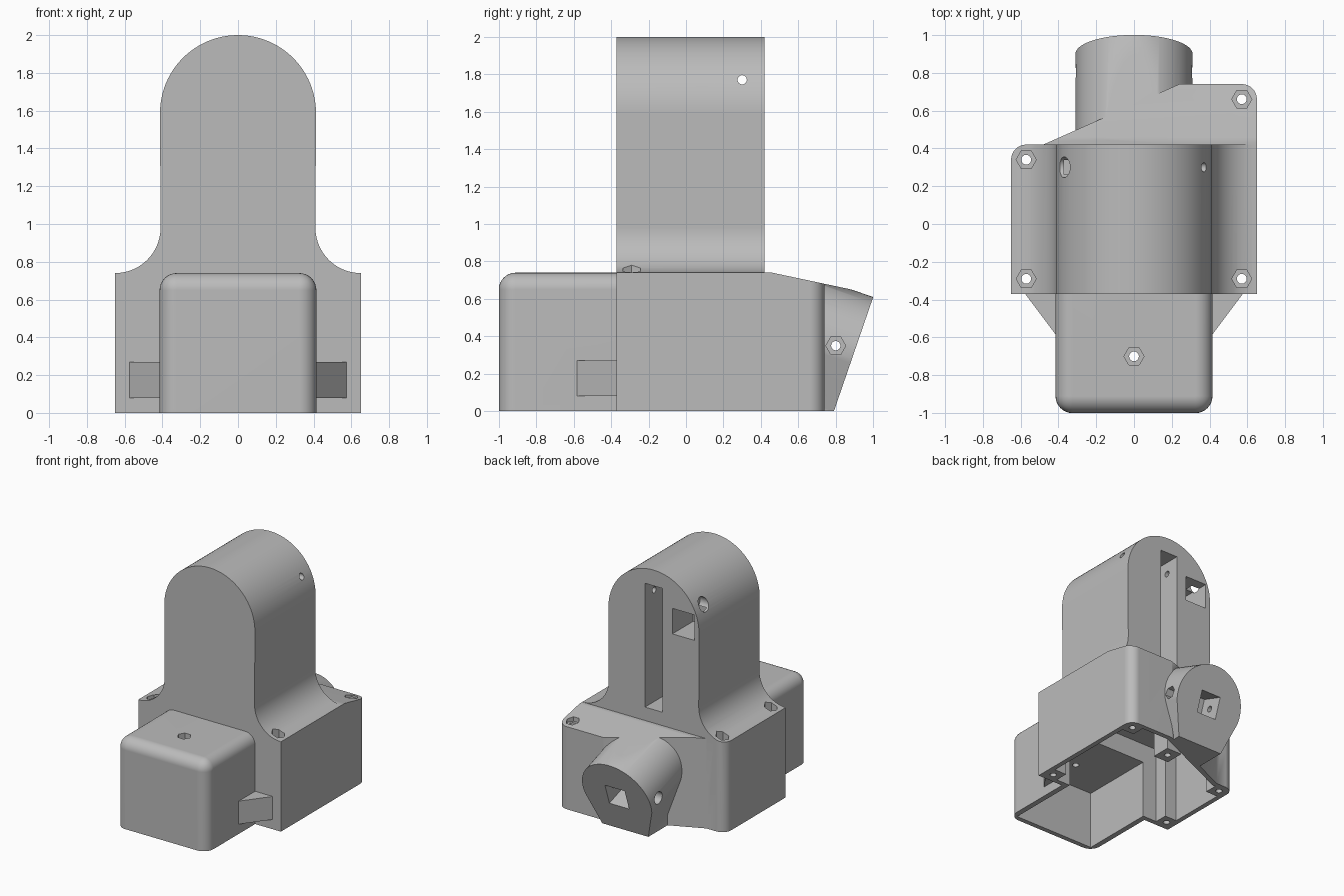
import bpy, bmesh
from math import sin, cos, pi, radians
from mathutils import Vector

cube = bpy.data.objects.get("Cube")
if cube:
    bpy.data.objects.remove(cube, do_unlink=True)

X, Y, Z = Vector((1, 0, 0)), Vector((0, 1, 0)), Vector((0, 0, 1))

grey = bpy.data.materials.new("plain grey")
grey.use_nodes = True
grey.diffuse_color = (0.5, 0.5, 0.5, 1)
grey.node_tree.nodes["Principled BSDF"].inputs["Base Color"].default_value = (0.5, 0.5, 0.5, 1)


def finish(name, bm):
    bmesh.ops.recalc_face_normals(bm, faces=bm.faces)
    mesh = bpy.data.meshes.new(name)
    bm.to_mesh(mesh)
    bm.free()
    mesh.materials.append(grey)
    ob = bpy.data.objects.new(name, mesh)
    bpy.context.collection.objects.link(ob)
    return ob


def prism(name, pts, origin, a, b, sweep):
    """Outline in the plane of a and b, swept along a vector."""
    bm = bmesh.new()
    face = bm.faces.new([bm.verts.new(Vector(origin) + a * p + b * q) for p, q in pts])
    new = bmesh.ops.extrude_face_region(bm, geom=[face])["geom"]
    bmesh.ops.translate(bm, vec=sweep, verts=[v for v in new if isinstance(v, bmesh.types.BMVert)])
    return finish(name, bm)


def box(name, lo, hi):
    rect = [(lo[0], lo[1]), (hi[0], lo[1]), (hi[0], hi[1]), (lo[0], hi[1])]
    return prism(name, rect, (0, 0, lo[2]), X, Y, Z * (hi[2] - lo[2]))


def arc(cx, cy, r, start, end, n):
    steps = [radians(start + (end - start) * i / n) for i in range(n + 1)]
    return [(cx + r * cos(t), cy + r * sin(t)) for t in steps]


def rod(name, origin, a, b, sweep, r, sides=24):
    return prism(name, arc(0, 0, r, 0, 360, sides)[:-1], origin, a, b, sweep)


def combine(ob, others, op):
    for other in others:
        mod = ob.modifiers.new("cut", 'BOOLEAN')
        mod.operation, mod.solver, mod.object = op, 'EXACT', other
        bpy.context.view_layer.objects.active = ob
        bpy.ops.object.modifier_apply(modifier=mod.name)
        bpy.data.objects.remove(other, do_unlink=True)


# Base plan with two rounded back corners and a slanted back wall
plan = [(-0.65, -0.37), (0.65, -0.37)] + arc(0.57, 0.66, 0.08, 0, 90, 8)
plan += [(0.24, 0.74), (-0.48, 0.42)] + arc(-0.57, 0.34, 0.08, 90, 180, 8)
housing = prism("housing", plan, (0, 0, 0), X, Y, Z * 0.74)

# Tilted snout: round top, tapered sides, cut flat at the floor
up = Vector((0, sin(radians(19)), cos(radians(19))))
out = Vector((0, up.z, -up.y))
foot = Vector((0, 0.79, 0))
snout = prism("snout", arc(0, 0.335, 0.31, -12, 192, 40) + [(-0.21, 0), (-0.21, -0.3), (0.21, -0.3), (0.21, 0)],
              foot, X, up, out * -0.55)
combine(snout, [box("floor_cutter", (-1, -1, -1), (1, 2, 0))], 'DIFFERENCE')
combine(housing, [snout], 'UNION')

# Sloping roof at the back
slope = [(0.43, 0.74), (0.46, 0.74), (1.1, 0.604), (1.1, 1.3), (0.43, 1.3)]
combine(housing, [prism("slope_cutter", slope, (-1, 0, 0), Y, Z, X * 2)], 'DIFFERENCE')

# Tower with arched top and flared feet
half = [(0.65, 0.3), (0.65, 0.74)] + arc(0.65, 0.98, 0.24, 270, 180, 14)
profile = half + arc(0, 1.587, 0.413, 0, 180, 48) + [(-x, z) for x, z in reversed(half)]
tower = prism("tower", profile, (0, -0.37, 0), X, Z, Y * 0.79)
combine(tower, [prism("corner_trim", plan, (0, 0, 0), X, Y, Z * 3)], 'INTERSECT')
combine(housing, [tower], 'UNION')

# Rounded front cover
bm = bmesh.new()
bmesh.ops.create_cube(bm, size=1)
for v in bm.verts:
    v.co = (v.co.x * 0.83, -1 if v.co.y < 0 else -0.3, 0.74 if v.co.z > 0 else 0)
edges = [e for e in bm.edges if not all(v.co.z == 0 for v in e.verts)
         and not all(v.co.y > -0.5 for v in e.verts)]
bmesh.ops.bevel(bm, geom=edges, offset=0.09, segments=8, profile=0.5, affect='EDGES')
combine(housing, [finish("front_cover", bm)], 'UNION')

# Side gussets
for s in (-1, 1):
    tri = [(s * 0.38, -0.35), (s * 0.59, -0.35), (s * 0.38, -0.63)]
    combine(housing, [prism("gusset", tri, (0, 0, 0.08), X, Y, Z * 0.19)], 'UNION')

# Open underside
inner = [(-0.61, -0.33), (0.61, -0.33), (0.61, 0.70), (0.25, 0.70), (-0.47, 0.38), (-0.61, 0.38)]
combine(housing, [box("cover_cavity", (-0.37, -0.96, -0.1), (0.37, -0.25, 0.48)),
                  prism("base_cavity", inner, (0, 0, -0.1), X, Y, Z * 0.74)], 'DIFFERENCE')

# Screw posts inside the base
screws = [(-0.57, 0.34), (-0.57, -0.29), (0.57, -0.29), (0.57, 0.66)]
for x, y in screws:
    sx, sy = (1 if x > 0 else -1), (1 if y > 0 else -1)
    lo = (min(x - sx * 0.07, x + sx * 0.05), min(y - sy * 0.07, y + sy * 0.05), 0)
    hi = (lo[0] + 0.12, lo[1] + 0.12, 0.66)
    combine(housing, [box("screw_post", lo, hi)], 'UNION')
combine(housing, [box("middle_post", (0.02, 0.43, 0), (0.16, 0.59, 0.66))], 'UNION')

# Screw holes with hexagonal nut pockets
holes = []
for x, y in screws + [(0, -0.7)]:
    holes.append(rod("screw_hole", (x, y, -0.1), X, Y, Z * 1.1, 0.026, 16))
    holes.append(rod("nut_pocket", (x, y, 0.67), X, Y, Z * 0.2, 0.053, 6))
holes.append(rod("middle_hole", (0.09, 0.51, -0.1), X, Y, Z * 0.4, 0.026, 16))

# Cross holes through the tower and snout
holes += [
    rod("tower_hole", (-1, 0.3, 1.77), Y, Z, X * 2, 0.025, 16),
    rod("tower_counterbore", (-1, 0.3, 1.77), Y, Z, X * 0.7, 0.055),
    rod("snout_hole", (-1, 0.8, 0.35), Y, Z, X * 2, 0.025, 16),
    rod("snout_counterbore", (-1, 0.8, 0.35), Y, Z, X * 0.77, 0.05),
    rod("snout_nut_pocket", (0.23, 0.8, 0.35), Y, Z, X * 0.7, 0.053, 6),
]

# Slot and window in the tower back, square socket in the snout
holes += [
    box("slot", (-0.08, -0.1, 0.85), (0.08, 0.6, 1.87)),
    box("window", (-0.37, 0.15, 1.52), (-0.17, 0.6, 1.73)),
]
r = 0.09
holes.append(prism("socket", [(-r, -r), (r, -r), (r, r), (-r, r)],
                   foot + up * 0.33 + out * 0.1, X, up, out * -0.3))
holes.append(rod("socket_hole", foot + up * 0.33, X, up, out * -0.7, 0.03, 16))
combine(housing, holes, 'DIFFERENCE')

# Smooth curved walls, crisp edges
bpy.ops.object.select_all(action='DESELECT')
housing.select_set(True)
bpy.context.view_layer.objects.active = housing
bpy.ops.object.shade_smooth_by_angle(angle=radians(25))
housing.modifiers.new("flat_walls", 'WEIGHTED_NORMAL').keep_sharp = True
